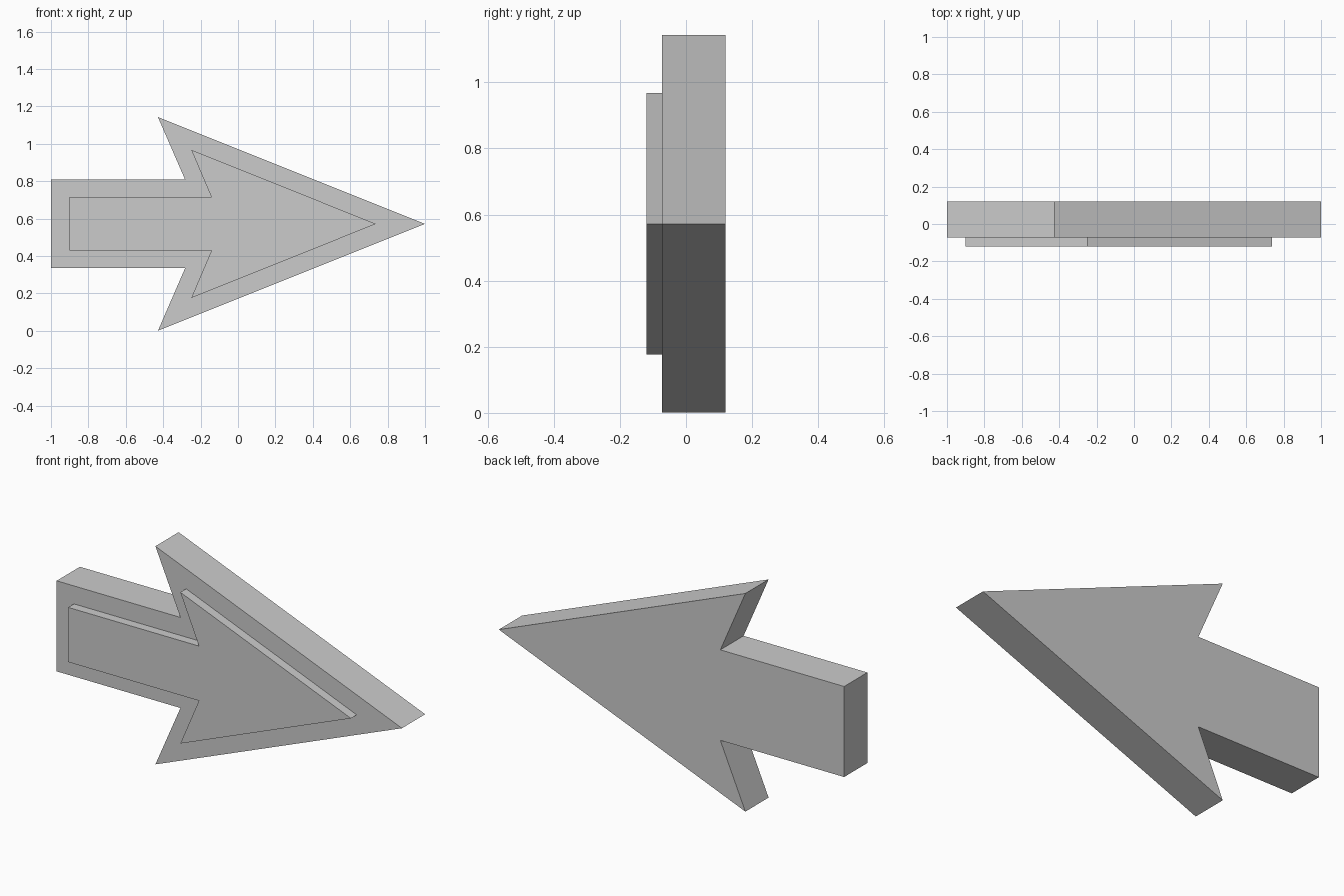
import bpy
import bmesh

if "Cube" in bpy.data.objects:
    bpy.data.objects.remove(bpy.data.objects["Cube"])

MID_Z = 0.572


def outline(bm, y, tail_x, shaft, notch_x, barb_x, barb, tip_x):
    """Closed arrow outline at depth y, mirrored about the centre line."""
    half = [(tail_x, shaft), (notch_x, shaft), (barb_x, barb)]
    pts = half + [(tip_x, 0)] + [(x, -z) for x, z in reversed(half)]
    return [bm.verts.new((x, y, MID_Z + z)) for x, z in pts]


outer = (-1.0, 0.237, -0.283, -0.428, 0.571, 1.0)
inner = (-0.90, 0.143, -0.142, -0.25, 0.396, 0.738)

bm = bmesh.new()

# Outlines from the back face, over the border, to the raised front panel
rings = [
    outline(bm, 0.12, *outer),
    outline(bm, -0.072, *outer),
    outline(bm, -0.072, *inner),
    outline(bm, -0.12, *inner),
]

# Side walls, flat border and panel walls
for a, b in zip(rings, rings[1:]):
    n = len(a)
    for i in range(n):
        j = (i + 1) % n
        bm.faces.new((a[i], a[j], b[j], b[i]))

# Back and front caps
bm.faces.new(rings[0][::-1])
bm.faces.new(rings[-1])
bmesh.ops.recalc_face_normals(bm, faces=bm.faces[:])

mesh = bpy.data.meshes.new("arrow_sign")
bm.to_mesh(mesh)
bm.free()
bpy.context.collection.objects.link(bpy.data.objects.new("arrow_sign", mesh))
